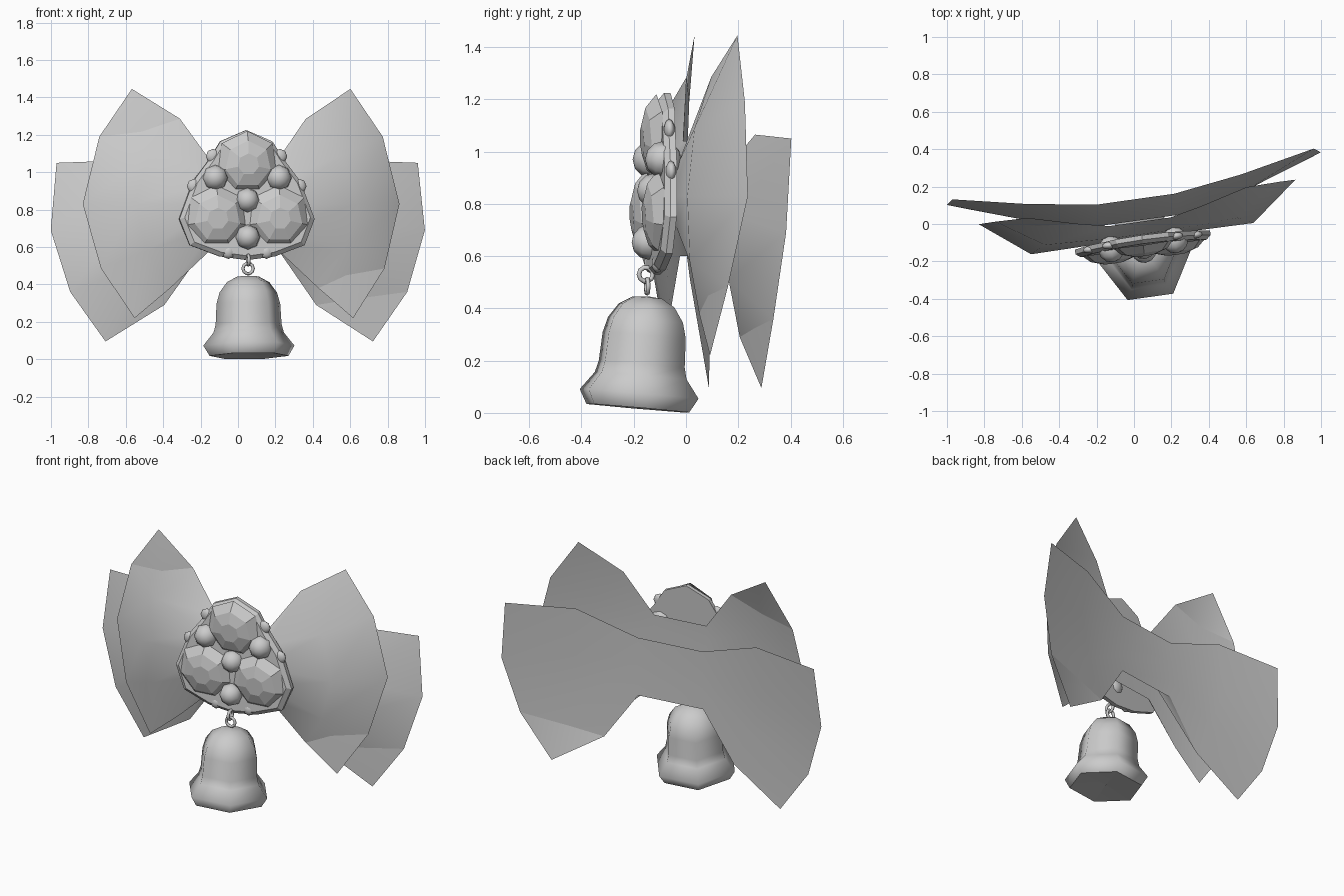
import bpy, bmesh, math
from mathutils import Matrix, Vector

if "Cube" in bpy.data.objects:
    bpy.data.objects.remove(bpy.data.objects["Cube"])

# The whole ornament is turned 8 degrees about z
FRAME = Matrix.Translation((0.033, 0, 0)) @ Matrix.Rotation(math.radians(8), 4, 'Z')


def make(name, verts, faces, smooth=None, local=Matrix()):
    me = bpy.data.meshes.new(name)
    me.from_pydata(verts, [], faces)
    me.transform(FRAME @ local)
    bm = bmesh.new()
    bm.from_mesh(me)
    bmesh.ops.remove_doubles(bm, verts=bm.verts, dist=1e-4)
    bmesh.ops.recalc_face_normals(bm, faces=bm.faces)
    bm.to_mesh(me)
    bm.free()
    ob = bpy.data.objects.new(name, me)
    bpy.context.collection.objects.link(ob)
    if smooth:
        bpy.ops.object.select_all(action='DESELECT')
        ob.select_set(True)
        bpy.context.view_layer.objects.active = ob
        bpy.ops.object.shade_smooth_by_angle(angle=math.radians(smooth))
    return ob


def bow(name, columns):
    """Symmetric padded ribbon: bulging front sheet and a flatter back sheet
    sharing the rim. Columns run from the outer end to the pinch."""
    n = len(columns[0])
    back = [columns[0]]
    for c in columns[1:]:
        top, low = c[0], c[-1]
        back.append([(p[0], top[1] + (low[1] - top[1]) * (top[2] - p[2]) / (top[2] - low[2]), p[2])
                     for p in c])
    verts, faces = [], []
    for sheet, flip in ((columns, 1), (back, -1)):
        base = len(verts)
        cols = [[(-x, y, z) for x, y, z in c] for c in sheet] + sheet[::-1]
        verts += [p for c in cols for p in c]
        for i in range(len(cols) - 1):
            for j in range(n - 1):
                a = base + i * n + j
                faces.append((a + 1, a + n + 1, a + n, a)[::flip])
    return make(name, verts, faces, 45)


def lathe(name, profile, sides, smooth=None, local=Matrix(), cap=False):
    verts, faces = [], []
    for r, z in profile:
        for k in range(sides):
            a = 2 * math.pi * k / sides
            verts.append((r * math.cos(a), r * math.sin(a), z))
    for i in range(len(profile) - 1):
        for k in range(sides):
            m = (k + 1) % sides
            faces.append((i * sides + k, i * sides + m,
                          (i + 1) * sides + m, (i + 1) * sides + k))
    if cap:
        faces.append([(len(profile) - 1) * sides + k for k in range(sides)])
    return make(name, verts, faces, smooth, local)


def bead(name, x, y, z, r, flat=1.0):
    bm = bmesh.new()
    bmesh.ops.create_uvsphere(bm, u_segments=8, v_segments=6, radius=r)
    verts = [v.co.copy() for v in bm.verts]
    faces = [[v.index for v in f.verts] for f in bm.faces]
    bm.free()
    make(name, verts, faces, 60, Matrix.Translation((x, y, z))
         @ Matrix.Diagonal((1, flat, 1, 1)) @ Matrix.Rotation(math.pi / 2, 4, 'X'))


def ring(name, loc, major, minor, turn):
    verts, faces, n, m = [], [], 10, 6
    for i in range(n):
        a = 2 * math.pi * i / n
        for j in range(m):
            b = 2 * math.pi * j / m
            r = major + minor * math.cos(b)
            verts.append((r * math.cos(a), minor * math.sin(b), r * math.sin(a)))
            faces.append((i * m + j, i * m + (j + 1) % m,
                          (i + 1) % n * m + (j + 1) % m, (i + 1) % n * m + j))
    make(name, verts, faces, 70, Matrix.Translation(loc) @ Matrix.Rotation(turn, 4, 'Z'))


# Ribbon layers
bow("front_bow", [
    [(.59, .116, 1.445), (.765, .12, 1.19), (.855, .119, .83), (.765, .055, .485), (.59, .01, .22)],
    [(.34, .05, 1.286), (.52, -.04, 1.09), (.60, -.079, .83), (.53, -.06, .58), (.40, -.005, .38)],
    [(.165, .012, 1.04), (.165, -.055, .95), (.165, -.075, .83), (.165, -.06, .71), (.165, .0, .60)]])
bow("back_bow", [
    [(.975, .27, 1.05), (1.01, .245, .69), (.91, .21, .36), (.722, .19, .095)],
    [(.57, .187, 1.065), (.60, .105, .76), (.53, .09, .51), (.41, .15, .29)],
    [(.205, .135, .94), (.205, .02, .81), (.205, .02, .69), (.205, .13, .58)]])


# Brooch plate: stacked outlines that lean forward at the bottom
def plate_y(z, off=0.0):
    return -.06 - .057 * (1.225 - z) - off


half = [(0, 1.225), (.14, 1.165), (.2, 1.07), (.29, .95), (.365, .75), (.31, .61), (.15, .55), (0, .53)]
outline = half + [(-x, z) for x, z in half[-2:0:-1]]
verts, faces, n = [], [], len(outline)
for scale, off in ((1, 0), (1, .025), (.93, .045)):
    for x, z in outline:
        zz = .85 + (z - .85) * scale
        verts.append((x * scale, plate_y(zz, off), zz))
for s in range(2):
    for k in range(n):
        m = (k + 1) % n
        faces.append((s * n + k, s * n + m, (s + 1) * n + m, (s + 1) * n + k))
faces += [list(range(n))[::-1], [2 * n + k for k in range(n)]]
make("brooch_plate", verts, faces)

# Faceted gems
for i, (x, z) in enumerate([(0, 1.045), (-.168, .755), (.168, .755)]):
    lean = Matrix.Rotation(math.radians(93), 4, 'X')
    lathe(f"gem_{i}", [(.175, -.01), (.125, .035), (.058, .055)], 7, None,
          Matrix.Translation((x, plate_y(z, .045), z)) @ lean @ Matrix.Rotation(math.pi / 2, 4, 'Z'), True)

# Beads on the brooch
bead("middle_bead", 0, -.122, .85, .067)
bead("lower_bead", 0, -.143, .653, .067)
for s in (-1, 1):
    bead("upper_bead", s * .172, -.112, .97, .07)
    bead("small_rim_bead_high", s * .18, -.09, 1.085, .04, .5)
    bead("small_rim_bead_side", s * .283, -.098, .925, .04, .5)
    bead("small_rim_bead_low", s * .103, -.125, .572, .036, .6)

# Hanging rings
ring("ring_upper", (0, -.155, .53), .027, .009, math.pi / 2)
ring("ring_lower", (0, -.15, .485), .028, .009, 0)

# Six-sided bell, tilted slightly, with a closed underside
lathe("bell", [(.001, .012), (.213, 0), (.246, .055), (.19, .125), (.178, .17), (.172, .28),
               (.155, .34), (.115, .395), (.06, .425), (.001, .43)], 6, 65,
      Matrix.Translation((0, -.186, .018)) @ Matrix.Rotation(math.radians(-5), 4, 'X'))
